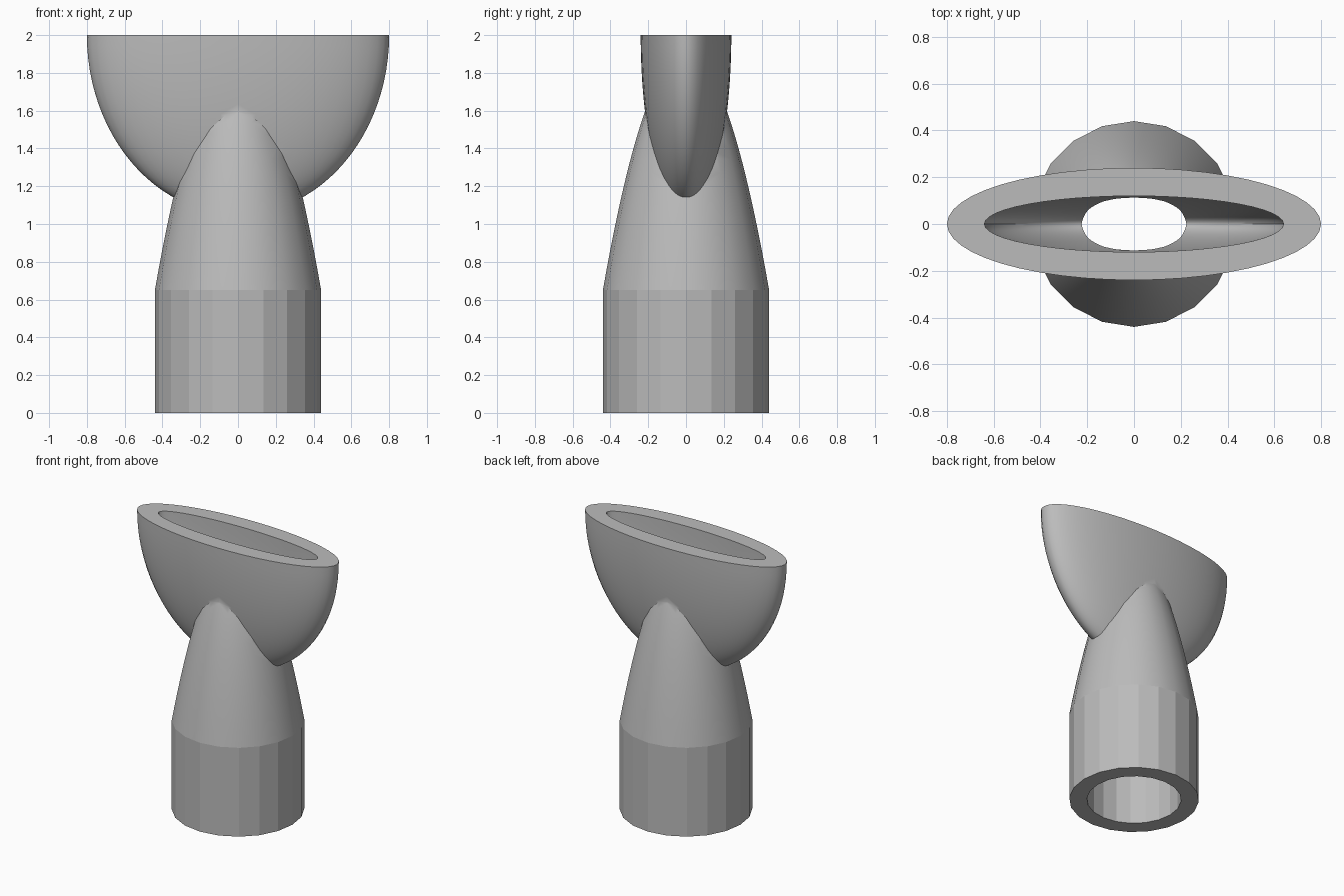
import bpy, bmesh, math

cube = bpy.data.objects.get("Cube")
if cube:
    bpy.data.objects.remove(cube)

grey = bpy.data.materials.new("plain grey")
grey.use_nodes = True
colour = (0.5, 0.5, 0.5, 1)
grey.diffuse_color = colour
grey.node_tree.nodes["Principled BSDF"].inputs["Base Color"].default_value = colour


def lathe(name, profile, sides, sx=1, sy=1):
    """Closed solid from an (r, z) profile that starts and ends on the axis."""
    bm = bmesh.new()
    rings = []
    for r, z in profile:
        if r == 0:
            rings.append([bm.verts.new((0, 0, z))] * sides)
        else:
            angles = [2 * math.pi * i / sides for i in range(sides)]
            rings.append([bm.verts.new((r * sx * math.cos(a), r * sy * math.sin(a), z))
                          for a in angles])
    for low, high in zip(rings, rings[1:]):
        for i in range(sides):
            j = (i + 1) % sides
            bm.faces.new(list(dict.fromkeys((low[i], low[j], high[j], high[i]))))
    bmesh.ops.recalc_face_normals(bm, faces=bm.faces)
    mesh = bpy.data.meshes.new(name)
    bm.to_mesh(mesh)
    bm.free()
    mesh.materials.append(grey)
    obj = bpy.data.objects.new(name, mesh)
    bpy.context.collection.objects.link(obj)
    return obj


TOP, COLLAR, TIP = 2.0, 0.65, 1.9


def pipe_profile(radius, bottom):
    # straight collar, then a neck that tapers to a rounded tip
    steps = 24
    neck = [(radius * (1 - i / steps), COLLAR + (TIP - COLLAR) * (1 - (1 - i / steps) ** 2))
            for i in range(steps + 1)]
    return [(0, bottom), (radius, bottom)] + neck


def bowl_profile(depth, top):
    # lower half of an ellipsoid, closed by a flat lid
    steps = 24
    curve = [(math.sin(a), TOP - depth * math.cos(a))
             for a in (math.pi / 2 * i / steps for i in range(steps + 1))]
    curve[0] = (0, TOP - depth)
    if top > TOP:
        curve.append((1, top))
    return curve + [(0, top)]


# Outer solids
nozzle = lathe("nozzle", pipe_profile(0.44, 0), 20)
bowl = lathe("bowl", bowl_profile(0.95, TOP), 48, 0.8, 0.24)
# Hollow interior
bore = lathe("bore_cutter", pipe_profile(0.32, -0.1), 20)
cavity = lathe("cavity_cutter", bowl_profile(0.76, TOP + 0.1), 48, 0.64, 0.12)

for tool, operation in ((bowl, 'UNION'), (bore, 'DIFFERENCE'), (cavity, 'DIFFERENCE')):
    mod = nozzle.modifiers.new(tool.name, 'BOOLEAN')
    mod.object = tool
    mod.operation = operation
    mod.solver = 'EXACT'

# Bake the joins and drop the helpers
bpy.context.view_layer.update()
graph = bpy.context.evaluated_depsgraph_get()
baked = bpy.data.meshes.new_from_object(nozzle.evaluated_get(graph))
nozzle.modifiers.clear()
nozzle.data = baked
for tool in (bowl, bore, cavity):
    bpy.data.objects.remove(tool)

# Smooth neck and bowl, faceted collar
bpy.ops.object.select_all(action='DESELECT')
nozzle.select_set(True)
bpy.context.view_layer.objects.active = nozzle
bpy.ops.object.shade_smooth_by_angle(angle=math.radians(30))
for face in nozzle.data.polygons:
    if face.center.z < COLLAR:
        face.use_smooth = False
